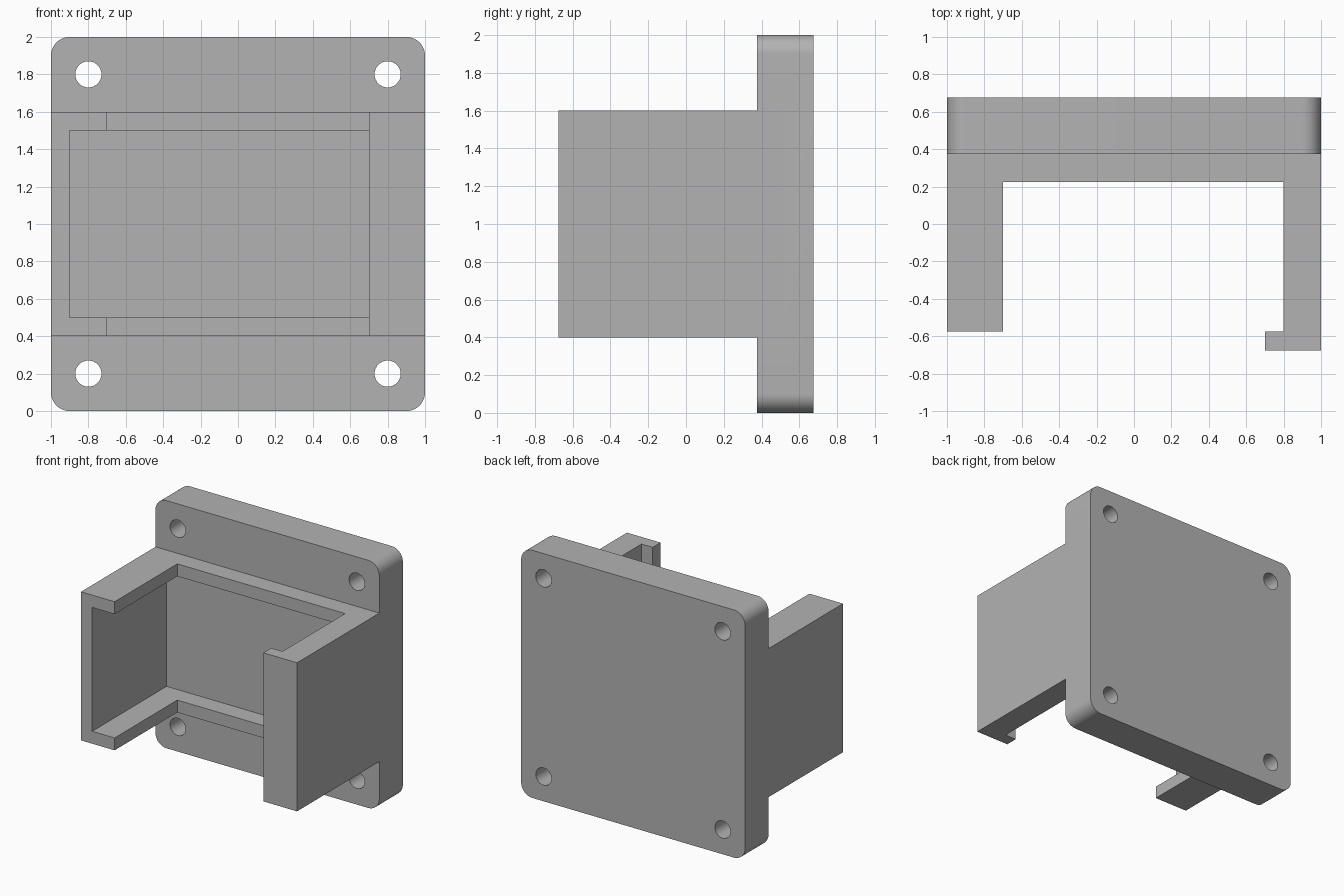
import bpy, bmesh, math
from mathutils import Vector

if "Cube" in bpy.data.objects:
    bpy.data.objects.remove(bpy.data.objects["Cube"], do_unlink=True)

grey = bpy.data.materials.new("plain_grey")
grey.use_nodes = True
grey.diffuse_color = (0.45, 0.45, 0.45, 1)
grey.node_tree.nodes["Principled BSDF"].inputs["Base Color"].default_value = grey.diffuse_color


def prism(name, outline, axis, start, end):
    """Extrude a closed outline along z (outline in x, y) or y (outline in x, z)."""
    def place(u, v, w):
        return (u, v, w) if axis == "z" else (u, w, v)
    bm = bmesh.new()
    face = bm.faces.new([bm.verts.new(place(u, v, start)) for u, v in outline])
    extruded = bmesh.ops.extrude_face_region(bm, geom=[face])["geom"]
    shift = Vector(place(0, 0, end - start))
    bmesh.ops.translate(bm, vec=shift,
                        verts=[g for g in extruded if isinstance(g, bmesh.types.BMVert)])
    bmesh.ops.recalc_face_normals(bm, faces=bm.faces)
    mesh = bpy.data.meshes.new(name)
    bm.to_mesh(mesh)
    bm.free()
    mesh.materials.append(grey)
    obj = bpy.data.objects.new(name, mesh)
    bpy.context.collection.objects.link(obj)
    return obj


def arc(cx, cz, radius, begin, sweep, steps):
    return [(cx + radius * math.cos(begin + sweep * i / steps),
             cz + radius * math.sin(begin + sweep * i / steps)) for i in range(steps + 1)]


def combine(target, tool, operation):
    """Apply a boolean and discard the tool object."""
    mod = target.modifiers.new("boolean", "BOOLEAN")
    mod.object, mod.operation, mod.solver = tool, operation, "EXACT"
    bpy.context.view_layer.objects.active = target
    bpy.ops.object.modifier_apply(modifier=mod.name)
    bpy.data.objects.remove(tool, do_unlink=True)


# Mounting plate with rounded corners
corners = [(0.9, 1.9), (-0.9, 1.9), (-0.9, 0.1), (0.9, 0.1)]
outline = []
for i, (cx, cz) in enumerate(corners):
    outline += arc(cx, cz, 0.1, i * math.pi / 2, math.pi / 2, 12)
bracket = prism("mounting_bracket", outline, "y", 0.375, 0.675)

# Holder block fused to the plate
block = prism("holder_block", [(-1, -0.675), (1, -0.675), (1, 0.5), (-1, 0.5)], "z", 0.4, 1.6)
combine(bracket, block, "UNION")

# Opening through the full height, leaving a front lip on the left wall
opening = prism("opening_cutter",
                [(-1.1, -0.8), (0.7, -0.8), (0.7, -0.575), (0.8, -0.575),
                 (0.8, 0.225), (-0.7, 0.225), (-0.7, -0.575), (-1.1, -0.575)], "z", 0.2, 1.8)
combine(bracket, opening, "DIFFERENCE")

# Deeper pocket between the upper and lower rims
pocket = prism("pocket_cutter",
               [(-0.9, -0.8), (0.7, -0.8), (0.7, -0.575), (0.8, -0.575),
                (0.8, 0.375), (-0.9, 0.375)], "z", 0.5, 1.5)
combine(bracket, pocket, "DIFFERENCE")

# Screw holes
for x in (-0.8, 0.8):
    for z in (0.2, 1.8):
        hole = prism("hole_cutter", arc(x, z, 0.07, 0, math.tau, 32)[:-1], "y", 0.2, 0.8)
        combine(bracket, hole, "DIFFERENCE")

bpy.ops.object.select_all(action="DESELECT")
bracket.select_set(True)
bpy.context.view_layer.objects.active = bracket
bpy.ops.object.shade_smooth_by_angle()
